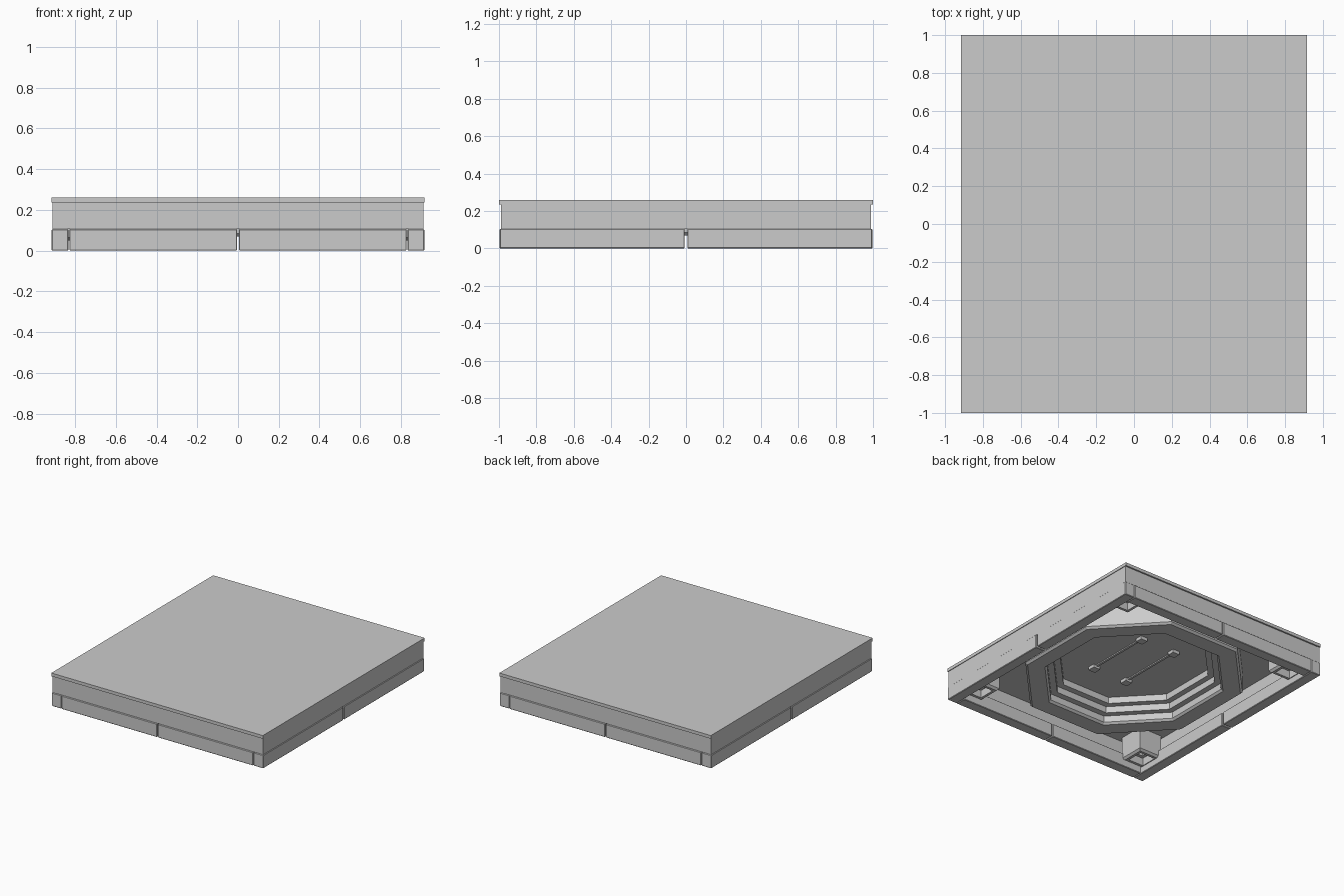
import bpy, bmesh

if "Cube" in bpy.data.objects:
    bpy.data.objects.remove(bpy.data.objects["Cube"])

PLATE_Z, TOP_Z, SKIRT_Z = 0.235, 0.26, 0.105


def finish(bm, name):
    bmesh.ops.recalc_face_normals(bm, faces=bm.faces)
    me = bpy.data.meshes.new(name)
    bm.to_mesh(me)
    bm.free()
    ob = bpy.data.objects.new(name, me)
    bpy.context.collection.objects.link(ob)
    return ob


def box(name, lo, hi, bevel=0.0):
    bm = bmesh.new()
    bmesh.ops.create_cube(bm, size=1)
    for v in bm.verts:
        v.co = [lo[i] + (v.co[i] + 0.5) * (hi[i] - lo[i]) for i in range(3)]
    ob = finish(bm, name)
    if bevel:
        mod = ob.modifiers.new("edge_bevel", 'BEVEL')
        mod.width = bevel
        mod.segments = 1
    return ob


def span(a, b, s):
    return (a, b) if s > 0 else (-b, -a)


def stepped(name, outline, steps, centre=(0, 0), cap=False):
    """Loft scaled copies of an outline through (scale, z) steps."""
    bm = bmesh.new()
    loops = [[bm.verts.new((centre[0] + x * s, centre[1] + y * s, z))
              for x, y in outline] for s, z in steps]
    n = len(outline)
    for a, b in zip(loops, loops[1:]):
        for i in range(n):
            j = (i + 1) % n
            bm.faces.new((a[i], a[j], b[j], b[i]))
    if cap:
        bm.faces.new(loops[-1])
    return finish(bm, name)


# top plate
box("top_plate", (-0.915, -1, PLATE_Z), (0.915, 1, TOP_Z))

for s in (-1, 1):
    # thin upper walls
    x0, x1 = span(0.885, 0.91, s)
    box("side_wall", (x0, -0.99, SKIRT_Z), (x1, 0.99, PLATE_Z))
    y0, y1 = span(0.963, 0.988, s)
    box("end_wall", (-0.885, y0, SKIRT_Z), (0.885, y1, PLATE_Z))
    for t in (-1, 1):
        # thick split skirt boards along the bottom
        x0, x1 = span(0.832, 0.915, s)
        y0, y1 = span(0.007, 0.995, t)
        box("side_skirt", (x0, y0, 0), (x1, y1, SKIRT_Z), 0.004)
        x0, x1 = span(0.004, 0.828, s)
        y0, y1 = span(0.912, 0.997, t)
        box("end_skirt", (x0, y0, 0), (x1, y1, SKIRT_Z), 0.004)
        # corner sockets
        stepped("corner_socket", [(-1, -1), (1, -1), (1, 1), (-1, 1)],
                [(0.1, PLATE_Z), (0.1, 0.065), (0.085, 0.05), (0.065, 0.05),
                 (0.065, 0.11), (0.04, 0.11), (0.04, 0.16)],
                (0.76 * s, 0.82 * t), cap=True)
        # pads at the rail ends
        x, y = 0.15 * s, 0.265 * t
        box("rail_pad", (x - 0.03, y - 0.03, 0.21), (x + 0.03, y + 0.03, PLATE_Z))
    # underside rail
    x = 0.15 * s
    box("rail", (x - 0.009, -0.24, 0.226), (x + 0.009, 0.24, PLATE_Z))

# stepped octagonal frame beneath the plate
A, B, C, D = 0.735, 0.34, 0.31, 0.79
octagon = [(A, -B), (A, B), (C, D), (-C, D), (-A, B), (-A, -B), (-C, -D), (C, -D)]
stepped("octagon_frame", octagon,
        [(1, PLATE_Z), (1, 0.085), (0.98, 0.07), (0.82, 0.07), (0.8, 0.085),
         (0.8, 0.135), (0.74, 0.135), (0.74, 0.185), (0.68, 0.185), (0.68, PLATE_Z)])
